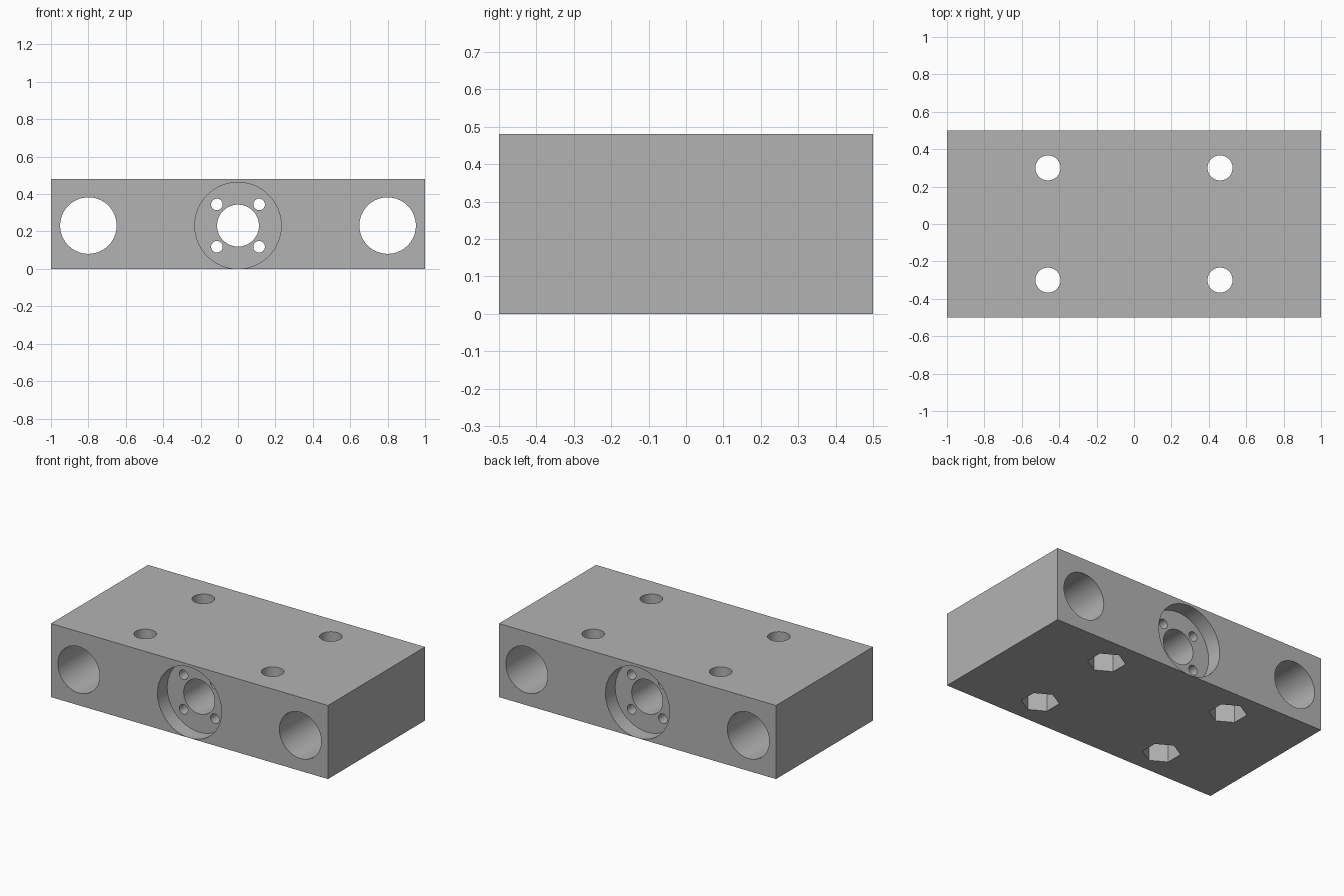
import bpy, math

if "Cube" in bpy.data.objects:
    bpy.data.objects.remove(bpy.data.objects["Cube"])

grey = bpy.data.materials.new("plain grey")
grey.diffuse_color = (0.45, 0.45, 0.45, 1)
grey.use_nodes = True
grey.node_tree.nodes["Principled BSDF"].inputs["Base Color"].default_value = grey.diffuse_color

# Solid carriage block
W, D, H = 2.0, 1.0, 0.48
bpy.ops.mesh.primitive_cube_add(size=1, location=(0, 0, H / 2))
block = bpy.context.object
block.name = "carriage_block"
block.scale = (W, D, H)
bpy.ops.object.transform_apply(location=True, rotation=True, scale=True)
block.data.materials.append(grey)


def drill(radius, length, centre, axis="Z", sides=64, spin=0.0):
    """Cut a prism-shaped hole out of the block."""
    tilt = (math.pi / 2, 0, 0) if axis == "Y" else (0, 0, spin)
    bpy.ops.mesh.primitive_cylinder_add(vertices=sides, radius=radius, depth=length,
                                        location=centre, rotation=tilt)
    cutter = bpy.context.object
    cutter.name = "hole_cutter"
    cutter.hide_render = True
    cutter.data.materials.append(grey)
    mod = block.modifiers.new("hole", "BOOLEAN")
    mod.operation = "DIFFERENCE"
    mod.solver = "EXACT"
    mod.object = cutter
    bpy.context.view_layer.objects.active = block
    bpy.ops.object.modifier_apply(modifier=mod.name)
    bpy.data.objects.remove(cutter, do_unlink=True)


AXIS_Z = 0.2315   # height of the horizontal bores

# Bearing bores at both ends
for sx in (-1, 1):
    drill(0.151, 1.4, (sx * 0.8, 0, AXIS_Z), "Y")

# Flange recesses on front and back, 0.1 deep
for sy in (-1, 1):
    drill(0.231, 0.4, (0, sy * 0.6, AXIS_Z), "Y", 96)

# Central bore with four flange bolt holes
drill(0.112, 1.4, (0, 0, AXIS_Z), "Y")
for sx in (-1, 1):
    for sz in (-1, 1):
        drill(0.031, 1.4, (sx * 0.113, 0, AXIS_Z + sz * 0.113), "Y", 32)

# Vertical bolt holes with hexagonal nut pockets underneath
for sx in (-1, 1):
    for sy in (-1, 1):
        drill(0.067, 1.0, (sx * 0.46, sy * 0.3, H / 2), "Z", 48)
        drill(0.112, 0.4, (sx * 0.46, sy * 0.3, 0.0), "Z", 6)

# Smooth bores, crisp edges
bpy.ops.object.select_all(action="DESELECT")
block.select_set(True)
bpy.context.view_layer.objects.active = block
bpy.ops.object.shade_smooth_by_angle(angle=math.radians(30))
